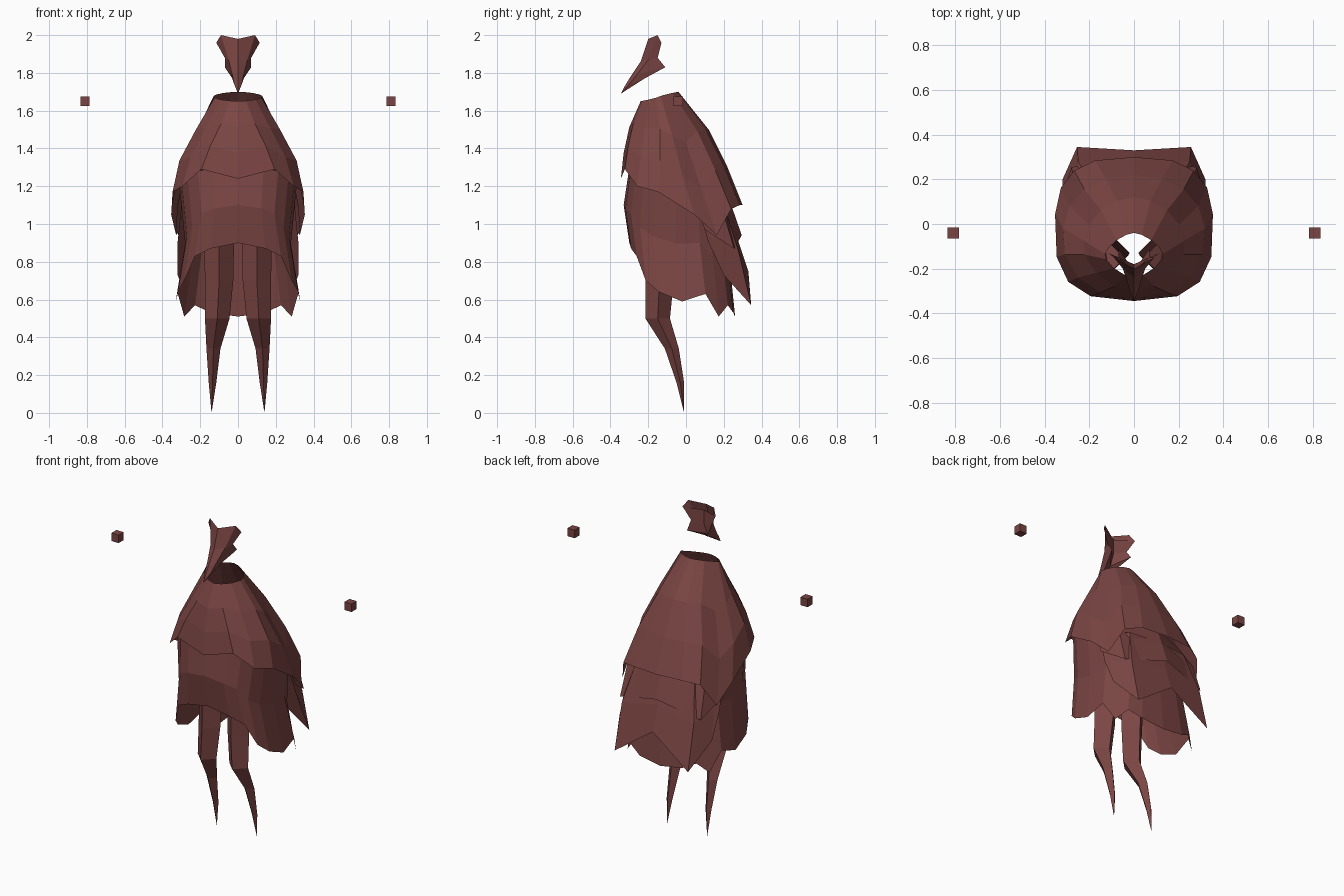
import bpy
import bmesh
from math import sin, cos, tau, radians, copysign

old = bpy.data.objects.get("Cube")
if old:
    bpy.data.objects.remove(old, do_unlink=True)

# One dull red cloth colour for everything
cloth = bpy.data.materials.new("dull_red")
cloth.use_nodes = True
colour = (0.195, 0.06, 0.056, 1)
cloth.diffuse_color = colour
shader = next(node for node in cloth.node_tree.nodes if node.type == "BSDF_PRINCIPLED")
shader.inputs["Base Color"].default_value = colour


def finish(bm, name):
    """Turn a half model into a flat-shaded object mirrored across the middle."""
    mesh = bpy.data.meshes.new(name)
    bm.to_mesh(mesh)
    bm.free()
    mesh.materials.append(cloth)
    part = bpy.data.objects.new(name, mesh)
    bpy.context.collection.objects.link(part)
    mirror = part.modifiers.new("mirror", "MIRROR")
    mirror.use_clip = True
    return part


def sheet(name, strips):
    """Join neighbouring strips of points, each running downwards, with faces."""
    bm = bmesh.new()
    grid = [[bm.verts.new(point) for point in strip] for strip in strips]
    for left, right in zip(grid, grid[1:]):
        for row in range(len(left) - 1):
            bm.faces.new((left[row], left[row + 1], right[row + 1], right[row]))
    bmesh.ops.remove_doubles(bm, verts=bm.verts, dist=0.0005)
    return finish(bm, name)


def blend(start, end, amount):
    return start + (end - start) * amount


def rounded(value, power):
    """Bend a sine or cosine so that the cross-section is boxier or more pointed."""
    return copysign(abs(value) ** power, value)


def cloth_layer(name, start, end, top_front, top_back, rows, hem, collar_power=0.7):
    """Wrap cloth between two angles, counted from the front round to the spine.

    Each row gives half width, front y and back y; hem gives the ragged edge
    heights at equal angle steps. The section is boxy by the time it reaches the hem.
    """
    strips = []
    for step, low in enumerate(hem):
        angle = radians(blend(start, end, step / (len(hem) - 1)))
        top = blend(top_front, top_back, (1 - cos(angle)) / 2)
        strip = []
        for row, (width, front, back) in enumerate(rows):
            drop = row / (len(rows) - 1)
            power = blend(collar_power, 0.7, drop)
            y = blend(back, front, (1 + rounded(cos(angle), power)) / 2)
            strip.append((width * rounded(sin(angle), power), y, blend(top, low, drop)))
        strips.append(strip)
    return sheet(name, strips)


# Mantle over the shoulders: a front bib and a longer back sharing one shape
mantle_shape = [(0.13, -0.24, -0.04), (0.23, -0.3, 0.12),
                (0.32, -0.33, 0.22), (0.355, -0.345, 0.3)]
cloth_layer("mantle_front", 0, 75, 1.65, 1.7, mantle_shape,
            hem=[1.24, 1.29, 1.2, 1.17], collar_power=1.3)
cloth_layer("mantle_back", 75, 180, 1.65, 1.7, mantle_shape,
            hem=[1.17, 1.05, 0.94, 1.08, 1.1, 1.1], collar_power=1.3)

# Two tattered layers hanging behind, from the flank round to the spine
sheet("upper_back_layer",
      [[(0.3, 0, 1.2), (0.32, 0.05, 1.1), (0.33, 0.1, 0.97)],
       [(0.25, 0.1, 1.2), (0.27, 0.2, 1.05), (0.28, 0.255, 0.87)],
       [(0, 0.2, 1.2), (0, 0.25, 1.07), (0, 0.295, 0.94)]])
sheet("lower_back_layer",
      [[(0.3, 0.05, 1.1), (0.31, 0.09, 1), (0.32, 0.12, 0.9)],
       [(0.28, 0.1, 1.1), (0.3, 0.15, 0.9), (0.32, 0.2, 0.73)],
       [(0.2, 0.2, 1.1), (0.25, 0.28, 0.85), (0.255, 0.345, 0.57)],
       [(0, 0.22, 1.1), (0, 0.28, 0.9), (0, 0.33, 0.75)]])

# Skirt running all the way round, with a ragged hem
cloth_layer("underskirt", 0, 180, 1.3, 1.1,
            [(0.31, -0.3, 0.2), (0.28, -0.33, 0.23), (0.33, -0.3, 0.26)],
            hem=[0.9, 0.87, 0.83, 0.7, 0.64, 0.59, 0.63, 0.51, 0.57, 0.53, 0.51])


def leg(name, sides, joints):
    """Sweep a ring down the joints, given as x, y, z and radius."""
    strips = []
    for side in range(sides + 1):
        angle = tau * side / sides
        strips.append([(x + radius * cos(angle), y + radius * sin(angle), z)
                       for x, y, z, radius in joints])
    return sheet(name, strips)


# Bent legs ending in spikes
leg("legs", 4, [(0.1, -0.13, 0.95, 0.08), (0.1, -0.14, 0.7, 0.075),
                (0.11, -0.15, 0.5, 0.065), (0.13, -0.075, 0.34, 0.037),
                (0.135, -0.03, 0.16, 0.02), (0.14, -0.01, 0, 0)])

# Horned mask, closed behind, every strip running from crown to beak
beak = (0, -0.345, 1.69)
ridge = [(0, -0.2, 1.98), (0, -0.24, 1.86), (0, -0.3, 1.77), (0, -0.33, 1.72)]
horn = [(0.09, -0.15, 2), (0.05, -0.2, 1.87), (0.03, -0.26, 1.79), (0.02, -0.3, 1.74)]
cheek = [(0.115, -0.13, 1.96), (0.07, -0.15, 1.88), (0.07, -0.11, 1.83), (0.03, -0.22, 1.77)]
nape = [(0, -0.18, 1.95), (0, -0.18, 1.86), (0, -0.21, 1.79), (0, -0.26, 1.75)]
sheet("mask", [strip + [beak] for strip in (ridge, horn, cheek, nape)])

# Small floating cubes at either side
bm = bmesh.new()
bmesh.ops.create_cube(bm, size=0.05)
bmesh.ops.translate(bm, verts=bm.verts, vec=(0.81, -0.04, 1.65))
finish(bm, "hand_cubes")
